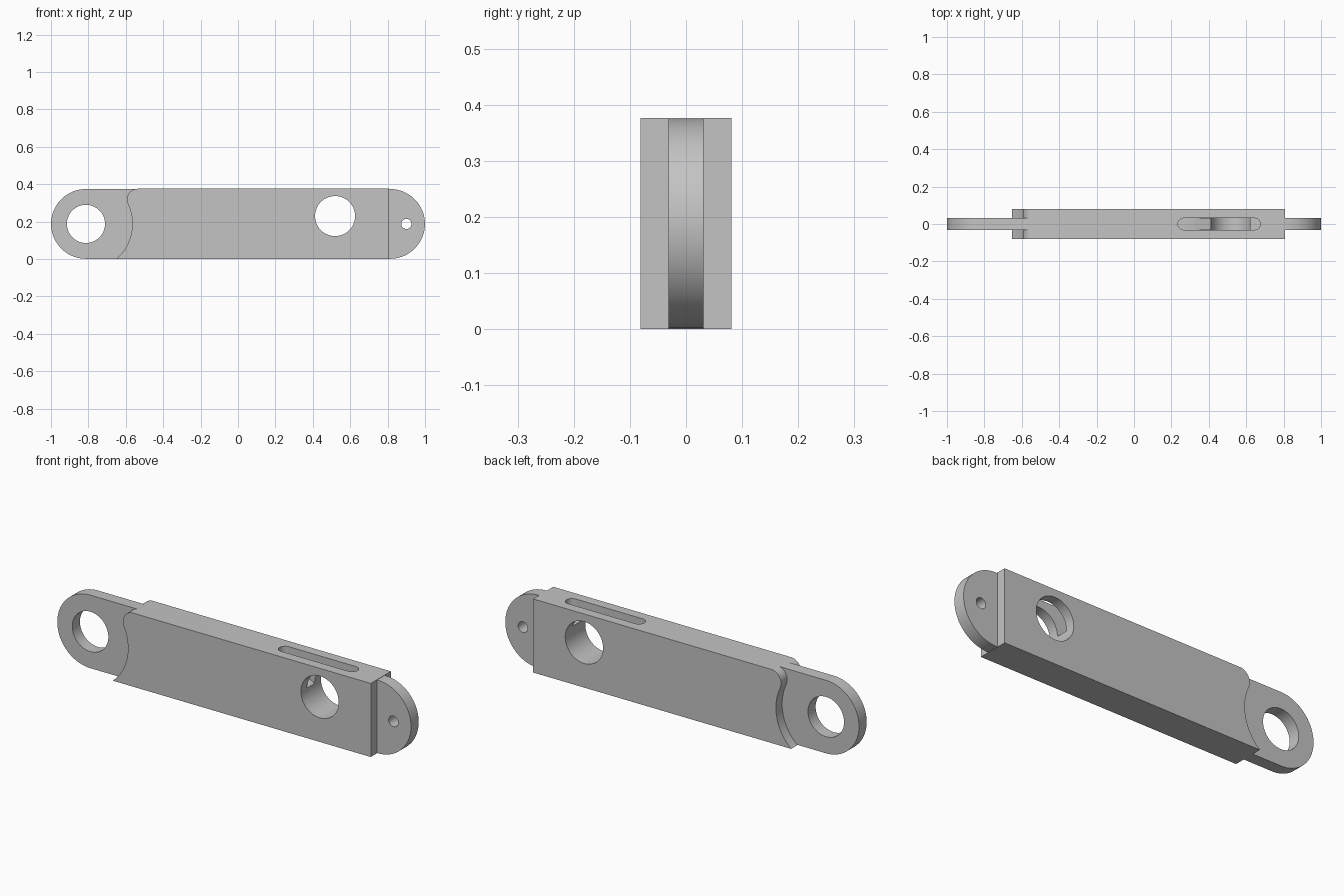
import bpy, bmesh
from math import sin, cos, radians, asin, degrees

cube = bpy.data.objects.get("Cube")
if cube:
    bpy.data.objects.remove(cube, do_unlink=True)

steel = bpy.data.materials.new("grey steel")
steel.use_nodes = True
GREY = (0.55, 0.55, 0.55, 1)
steel.diffuse_color = GREY
steel.node_tree.nodes["Principled BSDF"].inputs["Base Color"].default_value = GREY

MID = 0.188        # height of the bar's centre line
HALF_BODY = 0.081
HALF_TONGUE = 0.031
EYE_X = 0.813


def arc(cx, cy, r, start, end, steps=32):
    """Points on an arc, angles in degrees."""
    angles = [radians(start + (end - start) * i / steps) for i in range(steps + 1)]
    return [(cx + r * cos(a), cy + r * sin(a)) for a in angles]


def prism(name, outline, low, high, axis="Y"):
    """Extrude an outline along Y (outline in XZ) or Z (outline in XY)."""
    def place(p, d):
        return (p[0], d, p[1]) if axis == "Y" else (p[0], p[1], d)
    bm = bmesh.new()
    face = bm.faces.new([bm.verts.new(place(p, low)) for p in outline])
    new = bmesh.ops.extrude_face_region(bm, geom=[face])["geom"]
    shift = place((0, 0), high - low)
    bmesh.ops.translate(bm, vec=shift, verts=[v for v in new if isinstance(v, bmesh.types.BMVert)])
    bmesh.ops.recalc_face_normals(bm, faces=bm.faces)
    mesh = bpy.data.meshes.new(name)
    bm.to_mesh(mesh)
    bm.free()
    mesh.materials.append(steel)
    obj = bpy.data.objects.new(name, mesh)
    bpy.context.collection.objects.link(obj)
    return obj


def combine(target, tool, operation):
    """Apply a boolean and discard the tool."""
    mod = target.modifiers.new(operation, "BOOLEAN")
    mod.operation, mod.object, mod.solver = operation, tool, "EXACT"
    bpy.context.view_layer.objects.active = target
    bpy.ops.object.modifier_apply(modifier=mod.name)
    bpy.data.objects.remove(tool, do_unlink=True)


def round_hole(x, z, r):
    tool = prism("hole_cutter", arc(x, z, r, 0, 360, 64)[:-1], -0.2, 0.2)
    tool.hide_render = True
    combine(link_bar, tool, "DIFFERENCE")


# Thick body with an S-shaped shoulder
R = 0.248
blend = degrees(asin(0.131 / 0.305))
foot = -degrees(asin(MID / R))
shoulder = arc(-EYE_X, MID, R, foot, blend) + arc(-0.537, 0.319, 0.057, 180 + blend, 90, 20)[1:]
body = shoulder + [(0.807, 0.376), (0.807, 0)]
link_bar = prism("link_bar", body, -HALF_BODY, HALF_BODY)

# Thin rounded tongues at both ends
for side, root in ((-1, -0.5), (1, 0.7)):
    r = 0.1865
    start = 90 if side < 0 else -90
    end_round = arc(side * EYE_X, MID, r, start, start + 180, 48)
    outline = end_round + [(root, MID + side * r), (root, MID - side * r)]
    tongue = prism("tongue", outline, -HALF_TONGUE, HALF_TONGUE)
    combine(link_bar, tongue, "UNION")

# Eye, cross hole and pin hole
round_hole(-EYE_X, 0.188, 0.102)
round_hole(0.519, 0.23, 0.107)
round_hole(0.9, 0.188, 0.027)

# Rounded slot in the top, with a ramp down into the cross hole
w = HALF_TONGUE
slot = arc(0.644, 0, w, -90, 90, 20) + arc(0.266, 0, w, 90, 270, 20)
slot_cutter = prism("slot_cutter", slot, 0.268, 0.45, "Z")
ramp = [(0.335, 0.268), (0.41, 0.228), (0.519, 0.228), (0.519, 0.32), (0.335, 0.32)]
ramp_cutter = prism("ramp_cutter", ramp, -w + 0.0005, w - 0.0005)
for cutter in (slot_cutter, ramp_cutter):
    cutter.hide_render = True
    combine(link_bar, cutter, "DIFFERENCE")

# Smooth the curved walls, keep the edges crisp
bpy.ops.object.select_all(action="DESELECT")
link_bar.select_set(True)
bpy.context.view_layer.objects.active = link_bar
bpy.ops.object.shade_smooth_by_angle(angle=radians(30))
